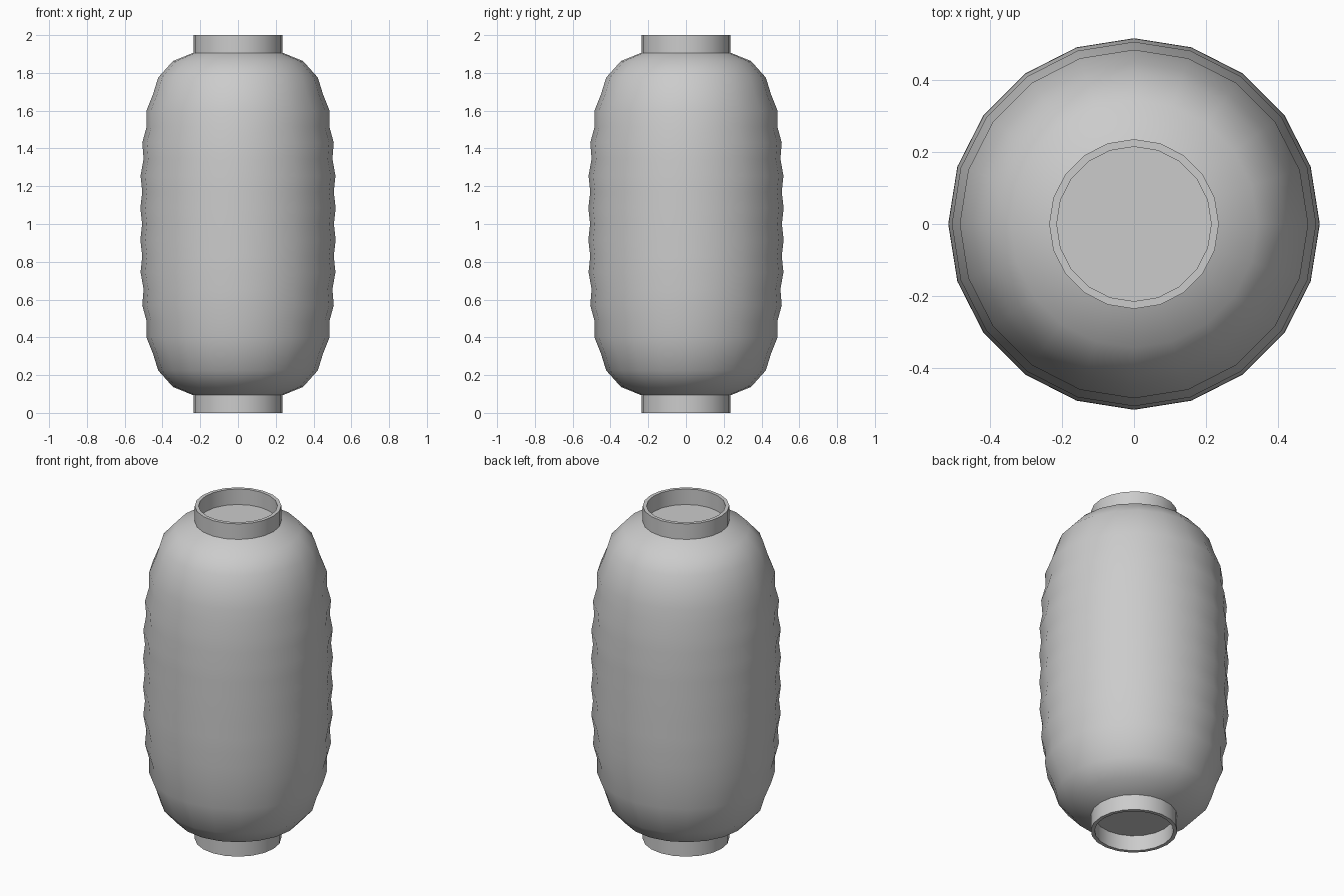
import bpy, bmesh, math

if "Cube" in bpy.data.objects:
    bpy.data.objects.remove(bpy.data.objects["Cube"])

SIDES = 20


def lathe(name, profile, closed=False, caps=False, angle=40):
    """Spin an (r, z) profile around z."""
    bm = bmesh.new()
    rings = []
    for r, z in profile:
        rings.append([bm.verts.new((r * math.cos(2 * math.pi * i / SIDES),
                                    r * math.sin(2 * math.pi * i / SIDES), z))
                      for i in range(SIDES)])
    pairs = list(zip(rings, rings[1:]))
    if closed:
        pairs.append((rings[-1], rings[0]))
    for a, b in pairs:
        for i in range(SIDES):
            j = (i + 1) % SIDES
            bm.faces.new((a[i], a[j], b[j], b[i]))
    if caps:
        bm.faces.new(rings[0][::-1])
        bm.faces.new(rings[-1])
    bmesh.ops.recalc_face_normals(bm, faces=bm.faces)
    mesh = bpy.data.meshes.new(name)
    bm.to_mesh(mesh)
    bm.free()
    ob = bpy.data.objects.new(name, mesh)
    bpy.context.collection.objects.link(ob)
    # smooth sides, flat caps
    for p in mesh.polygons:
        p.use_smooth = len(p.vertices) == 4
    if angle:
        mesh.set_sharp_from_angle(angle=math.radians(angle))
    return ob


# Ribbed paper body: upper half of the profile, mirrored about z = 1
upper = [(0.508, 1.0), (0.517, 1.085), (0.507, 1.17), (0.516, 1.255),
         (0.500, 1.345), (0.507, 1.43), (0.484, 1.515), (0.485, 1.6),
         (0.449, 1.69), (0.423, 1.775), (0.344, 1.863), (0.235, 1.907)]
lower = [(r, 2 - z) for r, z in reversed(upper[1:])]
lathe("lantern_body", lower + upper, caps=True, angle=None)

# Open collars at both ends
for name, z0, z1 in (("bottom_collar", 0, 0.095), ("top_collar", 1.905, 2)):
    lathe(name, [(0.236, z0), (0.236, z1), (0.215, z1), (0.215, z0)], closed=True)
